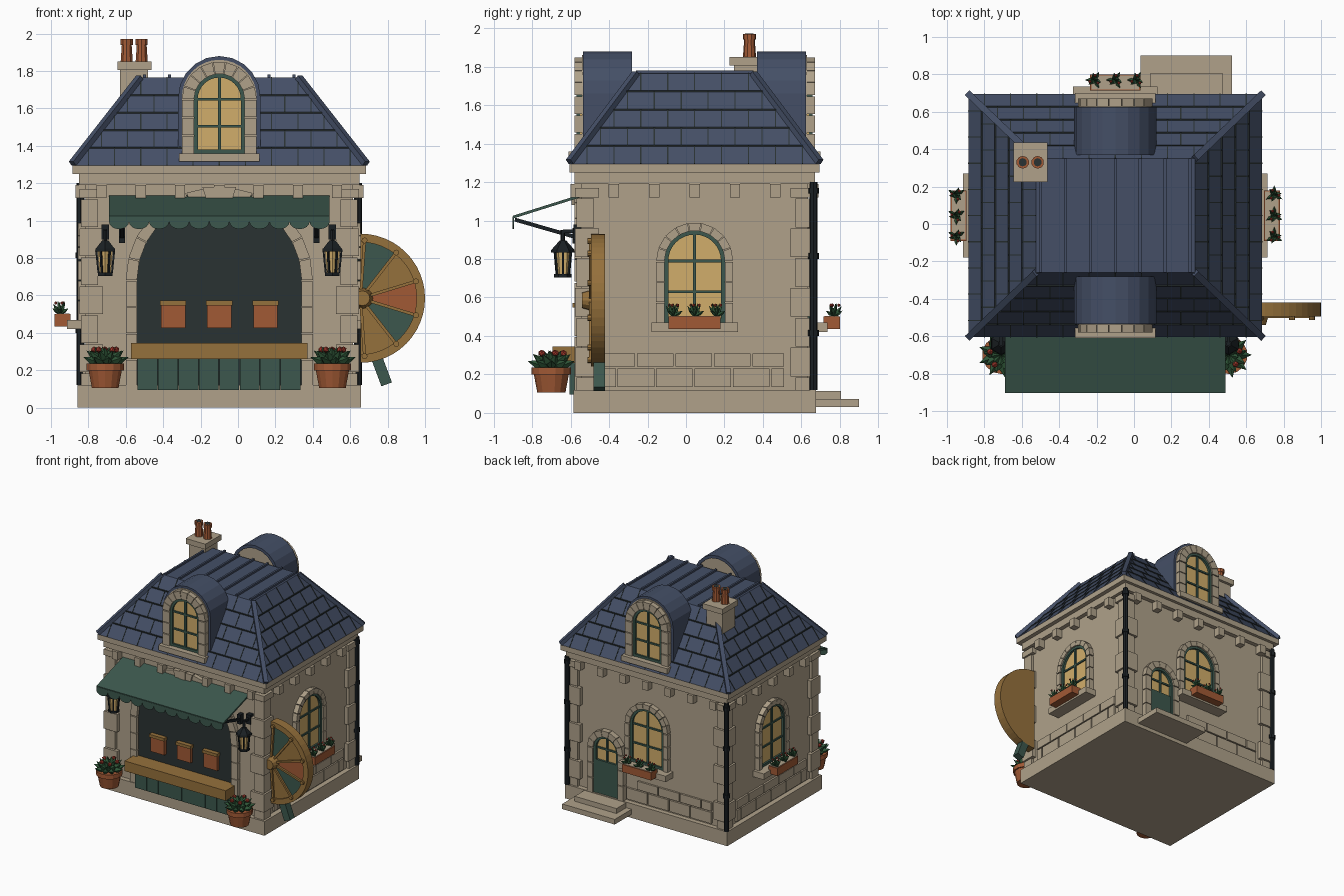
import bpy, bmesh, math
from mathutils import Matrix, Vector

if "Cube" in bpy.data.objects:
    bpy.data.objects.remove(bpy.data.objects["Cube"])

def material(name, *rgb):
    col = [(c / 255) ** 2.2 for c in rgb] + [1]
    m = bpy.data.materials.new(name)
    m.use_nodes = True
    m.diffuse_color = col
    node = next(n for n in m.node_tree.nodes if n.type == 'BSDF_PRINCIPLED')
    node.inputs["Base Color"].default_value = col
    return m

STONE = material("warm stone", 174, 160, 137)
ROOF = material("slate blue", 70, 80, 102)
GREEN = material("bottle green", 62, 88, 78)
OCHRE = material("ochre wood", 148, 112, 62)
CLAY = material("terracotta", 160, 90, 56)
DARK = material("dark interior", 46, 53, 53)
GLASS = material("lit glass", 208, 172, 106)
METAL = material("black metal", 32, 37, 40)
LEAF = material("leaf green", 50, 86, 58)
RED = material("flower red", 170, 62, 50)

T, RZ = Matrix.Translation, lambda deg: Matrix.Rotation(math.radians(deg), 4, 'Z')
polar = lambda r, deg: (r * math.cos(math.radians(deg)), r * math.sin(math.radians(deg)))

class Part:
    """One object; shapes are added in a local frame whose -y points outward."""
    def __init__(self, name, mat, frame=Matrix()):
        self.name, self.mat, self.frame, self.bm = name, mat, frame, bmesh.new()

    def box(self, x0, x1, y0, y1, z0, z1):
        m = T(((x0 + x1) / 2, (y0 + y1) / 2, (z0 + z1) / 2)) @ Matrix.Diagonal((x1 - x0, y1 - y0, z1 - z0, 1))
        return bmesh.ops.create_cube(self.bm, size=1, matrix=self.frame @ m)["verts"]

    def prism(self, pts, y0, y1):
        a, b = ([self.bm.verts.new(self.frame @ Vector((x, y, z))) for x, z in pts] for y in (y0, y1))
        self.bm.faces.new(a)
        self.bm.faces.new(b[::-1])
        for i in range(len(pts)):
            self.bm.faces.new((a[i - 1], b[i - 1], b[i], a[i]))

    def ring(self, r0, r1, zs, blocks, y0, y1, a0=0, a1=180, gap=0):
        step = (a1 - a0) / blocks
        for k in range(blocks):
            s, e = a0 + k * step + gap, a0 + (k + 1) * step - gap
            pts = [polar(r0, s), polar(r1, s), polar(r1, e), polar(r0, e)]
            self.prism([(x, z + zs) for x, z in pts], y0, y1)

    def along(self, p, q):
        p, q = Vector(p), Vector(q)
        return self.frame @ T((p + q) / 2) @ (q - p).to_track_quat('Z', 'Y').to_matrix().to_4x4(), (q - p).length

    def bar(self, p, q, w, h):
        m, size = self.along(p, q)
        bmesh.ops.create_cube(self.bm, size=1, matrix=m @ Matrix.Diagonal((w, h, size, 1)))

    def cone(self, p, q, r0, r1, seg=10):
        m, size = self.along(p, q)
        bmesh.ops.create_cone(self.bm, cap_ends=True, segments=seg, radius1=r0, radius2=r1, depth=size, matrix=m)

    def ball(self, c, r):
        bmesh.ops.create_icosphere(self.bm, subdivisions=1, radius=r, matrix=self.frame @ T(c))

    def done(self):
        bmesh.ops.recalc_face_normals(self.bm, faces=self.bm.faces)
        mesh = bpy.data.meshes.new(self.name)
        self.bm.to_mesh(mesh)
        self.bm.free()
        mesh.materials.append(self.mat)
        bpy.context.collection.objects.link(bpy.data.objects.new(self.name, mesh))

def single_box(name, mat, *dims, frame=Matrix()):
    p = Part(name, mat, frame)
    p.box(*dims)
    p.done()

def arch(r, z0, zs, n=16):
    return [(r, z0)] + [(x, z + zs) for x, z in (polar(r, 180 * i / n) for i in range(n + 1))] + [(-r, z0)]

MID = T((-.1, .045, 0))
HX, HY = .715, .59
FACES = {"front": (0, HX, HY), "left": (90, HY, HX), "back": (180, HX, HY), "right": (270, HY, HX)}
FRAME = {k: MID @ RZ(a) @ T((0, -d, 0)) for k, (a, w, d) in FACES.items()}

# Walls, plinth and cornice
p = Part("walls_and_cornice", STONE, MID)
for x, y, z0, z1 in ((HX, HY, .1, 1.2), (.757, .63, 0, .12), (.75, .625, 1.19, 1.25), (.785, .65, 1.25, 1.295)):
    p.box(-x, x, -y, y, z0, z1)
p.done()

# Corner quoins
p = Part("quoins", STONE, MID)
for sx in (-1, 1):
    for sy in (-1, 1):
        for k in range(-1, 7):
            z0, z1 = max(.12, .19 + .155 * k), min(1.17, .339 + .155 * k)
            w, out = (.125, .033) if k % 2 == 0 else (.09, .024)
            x, y = sorted((sx * (HX + out), sx * (HX + out - w))), sorted((sy * (HY + out), sy * (HY + out - w)))
            p.box(*x, *y, z0, z1)
p.done()

# Dentils under the cornice and low stone courses
for side, (ang, half, dist) in FACES.items():
    p = Part(side + "_dentils", STONE, FRAME[side])
    n = 3 if half == HX else 2
    for k in range(-n, n + 1):
        p.box(k * .21 - .027, k * .21 + .027, -.055, 0, 1.12, 1.19)
    p.done()
    if side == "front":
        continue
    p = Part(side + "_base_courses", STONE, FRAME[side])
    lim = half - .125
    for z0, z1, shift in ((.135, .23, 0), (.24, .31, .1)):
        for k in range(-4, 4):
            a, b = max(-lim, k * .2 + shift), min(lim, k * .2 + shift + .19)
            if b - a > .03 and not (side == "back" and a < -.21 and b > -.55):
                p.box(a, b, -.016, 0, z0, z1)
    p.done()

def window(name, f, z0, zs, ri, ro, deep, blocks):
    """Arched window with stone surround, glass and green glazing bars."""
    s = Part(name + "_surround", STONE, f)
    s.ring(ri, ro, zs, blocks, -deep, 0, gap=.6)
    g = Part(name + "_glazing_bars", GREEN, f)
    g.ring(ri - .02, ri, zs, 16, -deep * .7, 0)
    for sx in (-1, 1):
        for k in range(3):
            h = (zs - z0) / 3
            s.box(*sorted((sx * ri, sx * ro)), -deep, 0, z0 + k * h, z0 + k * h + h - .006)
        g.box(*sorted((sx * ri, sx * (ri - .02))), -deep * .7, 0, z0, zs)
    g.box(-.008, .008, -.022, 0, z0, zs + ri - .01)
    for z in (zs, z0 + (zs - z0) * .5):
        g.box(-ri, ri, -.02, 0, z - .007, z + .007)
    g.box(-ri, ri, -.025, 0, z0, z0 + .02)
    s.done()
    g.done()
    g = Part(name + "_glass", GLASS, f)
    g.prism(arch(ri, z0, zs), -.01, .005)
    g.done()

def foliage(name, f, c, r, h, count, flowers):
    """Rings of pointed leaves with a few blossoms."""
    leaf, bloom, c = Part(name + "_leaves", LEAF, f), Part(name + "_blossoms", RED, f), Vector(c)
    for i in range(count):
        x, y = polar(r * (1, .8, .45)[i % 3], i * 360 / count)
        tip = Vector((x, y, h * (.45, .8, 1)[i % 3]))
        leaf.cone(c, c + tip * .55, r * .06, r * .2, 4)
        leaf.cone(c + tip * .55, c + tip, r * .2, 0, 4)
    for i in range(flowers):
        x, y = polar(r * .5, i * 360 / flowers + 20)
        bloom.ball(c + Vector((x, y, h * .85)), r * .12 + .003)
    leaf.done()
    bloom.done()

# Ground floor windows with sills and planters
for side in ("left", "back", "right"):
    f = FRAME[side]
    window(side + "_window", f, .47, .79, .157, .2, .04, 9)
    single_box(side + "_sill", STONE, -.225, .225, -.1, 0, .42, .47, frame=f)
    single_box(side + "_planter", CLAY, -.135, .135, -.165, -.08, .435, .5, frame=f)
    single_box(side + "_planter_top", STONE, -.128, .128, -.158, -.085, .495, .503, frame=f)
    for k in (-1, 0, 1):
        foliage(side + "_planter_plant", f, (k * .112, -.135, .5), .05, .07, 9, 3)

# Back door with surround and steps
f = FRAME["back"] @ T((-.38, 0, 0))
window("back_door", f, .12, .5, .115, .168, .045, 7)
single_box("back_door_panel", GREEN, -.1, .1, -.028, 0, .12, .4, frame=f)
single_box("lower_step", STONE, -.245, .245, -.265, 0, .03, .073, frame=f)
single_box("upper_step", STONE, -.195, .195, -.17, 0, .07, .115, frame=f)

# Downpipes on the back corners
p = Part("downpipes", METAL, MID)
for s in (-1, 1):
    p.cone((s * .742, .618, .12), (s * .742, .618, 1.2), .021, .021, 8)
    for z in (.4, .8, 1.14):
        p.cone((s * .742, .618, z), (s * .742, .618, z + .03), .028, .028, 8)
p.done()

# Hipped roof with ridges and tile seams
EX, EY, TX, TY, Z0, Z1 = .785, .65, .425, .305, 1.295, 1.765
p = Part("roof", ROOF, MID)
for v in p.box(-EX, EX, -EY, EY, Z0, Z1):
    if v.co.z > 1.5:
        v.co.x = -.1 + math.copysign(TX, v.co.x + .1)
        v.co.y = .045 + math.copysign(TY, v.co.y - .045)
for sx in (-1, 1):
    for sy in (-1, 1):
        p.bar((sx * EX, sy * EY, Z0 + .01), (sx * TX, sy * TY, Z1), .035, .03)
for k in range(-3, 4):
    p.box(k * .133 - .008, k * .133 + .008, -TY, TY, Z1, Z1 + .015)
p.done()
for side, (ang, _, _) in FACES.items():
    p = Part(side + "_tile_seams", DARK, MID @ RZ(ang))
    e, d, te, td = (EX, EY, TX, TY) if ang % 180 == 0 else (EY, EX, TY, TX)
    mix = lambda a, b, t: a + (b - a) * t
    for i in range(5):
        t, t2 = i / 5, (i + 1) / 5
        w, y, z, y2, z2 = mix(e, te, t), -mix(d, td, t), mix(Z0, Z1, t), -mix(d, td, t2), mix(Z0, Z1, t2)
        if i:
            p.bar((-w, y, z), (w, y, z), .008, .008)
        for k in range(-6, 7):
            u = k * .14 + i % 2 * .07
            if abs(u) < mix(e, te, t2):
                p.bar((u, y, z), (u, y2, z2), .006, .006)
    p.done()

# Dormers on front and back
for side, ang in (("front", 0), ("back", 180)):
    f = MID @ RZ(ang) @ T((0, -.585, 0))
    p = Part(side + "_dormer_body", STONE, f)
    p.prism(arch(.2, 1.32, 1.66), 0, .25)
    p.box(-.215, .215, -.07, .02, 1.315, 1.36)
    p.done()
    p = Part(side + "_dormer_hood", ROOF, f)
    p.ring(.195, .22, 1.66, 10, .005, .26)
    for s in (-1, 1):
        p.box(*sorted((s * .195, s * .22)), .005, .26, 1.33, 1.66)
    p.done()
    window(side + "_dormer_window", f, 1.36, 1.65, .135, .2, .04, 9)

# Chimney and pots
p = Part("chimney", STONE)
p.box(-.63, -.48, .25, .415, 1.5, 1.81)
p.box(-.645, -.462, .225, .437, 1.805, 1.85)
p.done()
pots, holes = Part("chimney_pots", CLAY), Part("chimney_pot_holes", DARK)
for x in (-.595, -.515):
    pots.cone((x, .33, 1.85), (x, .33, 1.95), .034, .027)
    pots.cone((x, .33, 1.94), (x, .33, 1.97), .034, .034)
    holes.cone((x, .33, 1.965), (x, .33, 1.972), .022, .022)
pots.done()
holes.done()

# Shop front: arched opening, surround, counter, boards
f = FRAME["front"]
p = Part("shop_opening", DARK, f)
p.prism(arch(.44, .12, .68, 24), -.008, .01)
p.done()
p = Part("shop_surround", STONE, f)
p.ring(.44, .5, .68, 13, -.035, 0, gap=.3)
p.prism([(-.06, 1.08), (.06, 1.08), (.09, 1.18), (-.09, 1.18)], -.05, 0)
for s in (-1, 1):
    for k in range(4):
        p.box(*sorted((s * .44, s * .5)), -.035, 0, .12 + k * .14, .255 + k * .14)
p.done()
single_box("counter", OCHRE, -.472, .472, -.15, 0, .26, .345, frame=f)
p = Part("counter_planks", GREEN, f)
for k in range(8):
    p.box(-.437 + k * .1093, -.331 + k * .1093, -.06, 0, .095, .26)
p.done()
for x in (-.247, 0, .247):
    single_box("display_box", CLAY, x - .065, x + .065, -.035, 0, .425, .55, frame=f)
    single_box("display_box_lid", OCHRE, x - .07, x + .07, -.045, 0, .547, .572, frame=f)

# Awning with scalloped valance and arms
p = Part("awning", GREEN, RZ(90))
p.prism([(-.55, 1.135), (-.9, 1.025), (-.9, 1.01), (-.55, 1.12)], -.49, .69)
p.frame = Matrix()
w = 1.18 / 11
for k in range(11):
    x = -.69 + (k + .5) * w
    arc = [polar(w / 2, -180 * i / 8) for i in range(9)]
    p.prism([(x - w / 2, 1.02), (x + w / 2, 1.02)] + [(x + a, .995 + b * .75) for a, b in arc], -.903, -.895)
p.done()
p = Part("awning_arms", METAL)
for x in (-.62, .42):
    p.bar((x, -.89, 1.005), (x, -.56, .91), .02, .02)
    p.box(x - .015, x + .015, -.59, -.545, .88, .96)
p.done()

# Lanterns and potted plants flank the shop
for x in (-.71, .505):
    c = lambda z, dx=0, dy=0: (x + dx, -.64 + dy, z)
    p = Part("lantern_glass", GLASS)
    p.cone(c(.72), c(.84), .034, .046, 6)
    p.done()
    p = Part("lantern_frame", METAL)
    for z0, z1, r0, r1 in ((.705, .722, .045, .045), (.835, .85, .062, .06), (.85, .895, .058, .018), (.895, .95, .012, .012)):
        p.cone(c(z0), c(z1), r0, r1, 6)
    for i in range(6):
        p.bar(c(.72, *polar(.036, i * 60)), c(.84, *polar(.048, i * 60)), .01, .01)
    p.bar(c(.945), c(.945, 0, .09), .018, .018)
    p.box(x - .02, x + .02, -.585, -.545, .9, .98)
    p.done()
    p = Part("plant_pot", CLAY)
    p.cone((x, -.7, .105), (x, -.7, .205), .073, .092, 14)
    p.cone((x, -.7, .2), (x, -.7, .237), .102, .102, 14)
    p.done()
    foliage("pot_plant", Matrix(), (x, -.7, .225), .125, .1, 27, 5)

# Half-round fan sign on the side
f = T((.655, -.42, .585))
p = Part("fan_board", OCHRE, f)
p.prism([polar(.345, -90 + 7.5 * i) for i in range(25)], -.055, 0)
p.ring(.3, .345, 0, 24, -.075, -.05, -90, 90)
for a in (-86, -52, -17, 17, 52, 86):
    (x0, z0), (x1, z1) = polar(.04, a), polar(.31, a)
    p.bar((x0, -.075, z0), (x1, -.075, z1), .016, .016)
    p.cone((x1, -.05, z1), (x1, -.092, z1), .016, .016, 8)
p.cone((.01, -.05, 0), (.01, -.12, 0), .06, .04, 12)
p.done()
for i, m in enumerate((OCHRE, GREEN, CLAY, OCHRE, GREEN)):
    p = Part("fan_sector", m, f)
    p.prism([(0, 0)] + [polar(.302, -87 + 34.8 * (i + j / 5)) for j in range(6)], -.062, -.05)
    p.done()
p = Part("fan_handle", GREEN)
p.bar((.735, -.45, .285), (.795, -.45, .125), .06, .06)
p.done()
